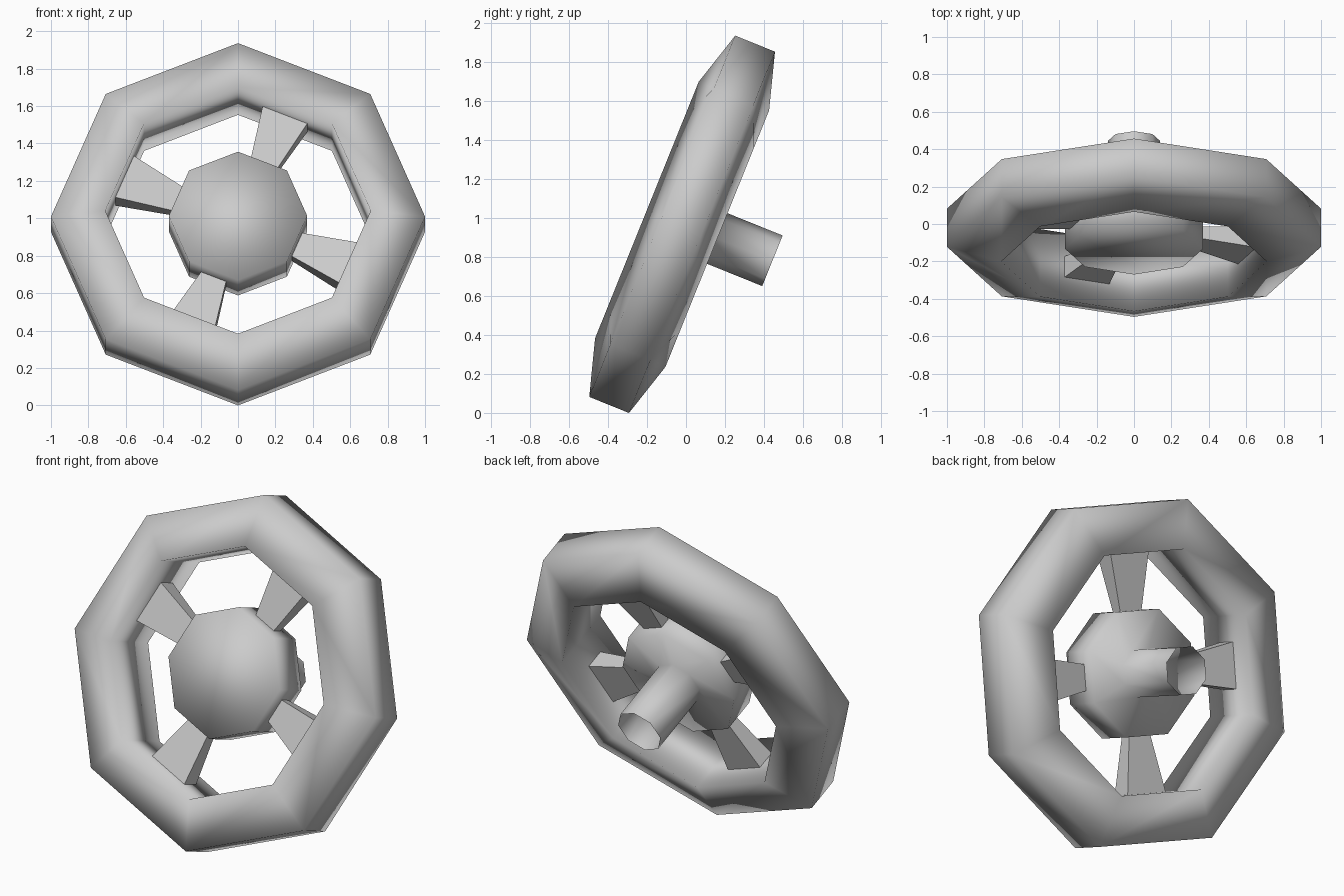
import bpy, bmesh, math
from mathutils import Matrix, Vector

if "Cube" in bpy.data.objects:
    bpy.data.objects.remove(bpy.data.objects["Cube"], do_unlink=True)

# One plain grey for everything
grey = bpy.data.materials.new("light grey")
grey.use_nodes = True
colour = (0.6, 0.6, 0.6, 1)
grey.diffuse_color = colour
grey.node_tree.nodes["Principled BSDF"].inputs["Base Color"].default_value = colour

# Wheel frame: local x stays x, local y points backwards along the axle, local z is up the wheel
TILT = math.radians(22)
FRAME = Matrix.Translation((0, -0.02, 0.968)) @ Matrix.Rotation(-TILT, 4, 'X')
SIDES = 8


def finish(name, bm, smooth):
    bmesh.ops.recalc_face_normals(bm, faces=bm.faces)
    bm.transform(FRAME)
    for face in bm.faces:
        face.smooth = smooth
    mesh = bpy.data.meshes.new(name)
    bm.to_mesh(mesh)
    bm.free()
    mesh.materials.append(grey)
    obj = bpy.data.objects.new(name, mesh)
    bpy.context.collection.objects.link(obj)


def lathe(name, profile, closed=False, cap_first=False):
    """Spin (radius, depth) points around the axle in eight steps."""
    bm = bmesh.new()
    rings = []
    for r, d in profile:
        ring = []
        for k in range(SIDES):
            t = math.tau * k / SIDES
            ring.append(bm.verts.new((r * math.sin(t), d, r * math.cos(t))))
        rings.append(ring)
    pairs = list(zip(rings, rings[1:]))
    if closed:
        pairs.append((rings[-1], rings[0]))
    for a, b in pairs:
        for k in range(SIDES):
            n = (k + 1) % SIDES
            bm.faces.new((a[k], a[n], b[n], b[k]))
    if cap_first:
        bm.faces.new(rings[0])
    finish(name, bm, smooth=True)


# Octagonal rim with a plain inner wall, smooth all round
lathe("rim", [(1.0, 0.11), (0.71, 0.195), (0.71, -0.195), (1.0, -0.11)], closed=True)

# Hub and its open axle tube in one smooth piece
lathe("hub_and_axle", [(0.37, -0.12), (0.37, 0.10), (0.14, 0.10), (0.14, 0.50)],
      cap_first=True)

# Four spokes that widen towards the rim
for i in range(4):
    bm = bmesh.new()
    bmesh.ops.create_cube(bm, size=1)
    for v in bm.verts:
        outer = v.co.z > 0
        width, depth, reach = (0.26, 0.12, 0.66) if outer else (0.13, 0.06, 0.30)
        v.co = Vector((v.co.x * width, v.co.y * depth, reach))
    bm.transform(Matrix.Rotation(math.radians(22.5 + 90 * i), 4, 'Y'))
    finish("spoke_%d" % (i + 1), bm, smooth=False)
